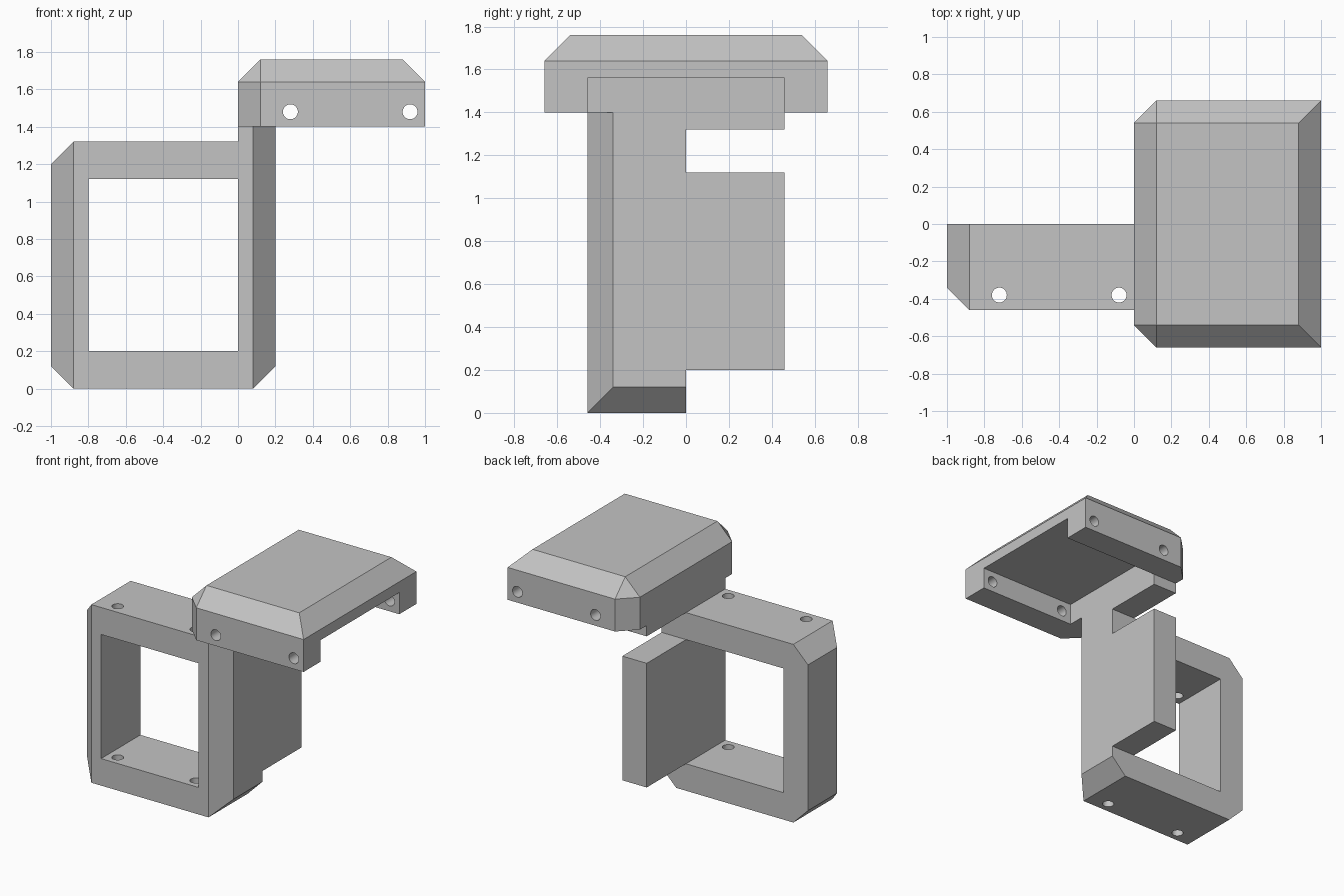
import bpy, bmesh
from itertools import product
from mathutils import Matrix, Vector

default = bpy.data.objects.get("Cube")
if default:
    bpy.data.objects.remove(default, do_unlink=True)

grey = bpy.data.materials.new("light_grey")
grey.use_nodes = True
colour = (0.55, 0.55, 0.55, 1)
grey.diffuse_color = colour
grey.node_tree.nodes["Principled BSDF"].inputs["Base Color"].default_value = colour

C = 0.12          # chamfer width
HOLE = 0.04       # screw hole radius


def add_object(name, bm):
    mesh = bpy.data.meshes.new(name)
    bm.to_mesh(mesh)
    bm.free()
    mesh.materials.append(grey)
    obj = bpy.data.objects.new(name, mesh)
    bpy.context.collection.objects.link(obj)
    return obj


def hull(name, points):
    """Convex solid around the given corner points."""
    bm = bmesh.new()
    for p in points:
        bm.verts.new(p)
    bmesh.ops.convex_hull(bm, input=bm.verts[:])
    bmesh.ops.dissolve_limit(bm, angle_limit=0.01, verts=bm.verts[:], edges=bm.edges[:])
    bmesh.ops.recalc_face_normals(bm, faces=bm.faces[:])
    return add_object(name, bm)


def box(name, xs, ys, zs):
    return hull(name, product(xs, ys, zs))


def rod(name, centre, axis, depth):
    bm = bmesh.new()
    turn = Vector((0, 0, 1)).rotation_difference(Vector(axis)).to_matrix().to_4x4()
    bmesh.ops.create_cone(bm, cap_ends=True, segments=32, radius1=HOLE, radius2=HOLE,
                          depth=depth, matrix=Matrix.Translation(centre) @ turn)
    return add_object(name, bm)


def combine(target, tool, operation):
    """Apply a boolean and remove the tool object."""
    mod = target.modifiers.new(operation, 'BOOLEAN')
    mod.operation, mod.object, mod.solver = operation, tool, 'EXACT'
    bpy.context.view_layer.objects.active = target
    bpy.ops.object.modifier_apply(modifier=mod.name)
    bpy.data.objects.remove(tool, do_unlink=True)


# Upright frame: chamfered along the front sides and three outer corners
left, right, front, top = -1, 0.2, -0.46, 1.32
outline = [(left, C), (left + C, 0), (right - C, 0), (right, C),
           (right, top), (left + C, top), (left, top - C)]
points = [(x, y, z) for x, z in outline for y in (front + C, 0)]
points += product((left + C, right - C), (front,), (0, top))
bracket = hull("corner_bracket", points)
combine(bracket, box("window_cutter", (-0.8, 0), (-1, 1), (0.2, 1.12)), 'DIFFERENCE')

# Plate running back from the right wall
combine(bracket, box("back_plate", (0, right), (-0.3, 0.46), (0.2, 1.12)), 'UNION')

# Neck joining the frame to the cap
neck = [(0, front), (right - C, front), (right, front + C), (right, 0.46), (0, 0.46)]
combine(bracket, hull("neck", [(x, y, z) for x, y in neck for z in (top, 1.5)]), 'UNION')

# Cap: chamfered all round the top and on its two left corners
half, low, high = 0.66, 1.4, 1.76
points = []
for side in (-1, 1):
    for z in (low, high - C):
        points += [(0, side * (half - C), z), (C, side * half, z), (1, side * half, z)]
    points += [(x, side * (half - C), high) for x in (C, 1 - C)]
cap = hull("cap", points)
combine(cap, box("channel_cutter", (0.2, 1.2), (-0.46, 0.46), (1.2, 1.56)), 'DIFFERENCE')
for x in (0.28, 0.92):
    combine(cap, rod("cap_hole", (x, 0, 1.48), (0, 1, 0), 2), 'DIFFERENCE')
combine(bracket, cap, 'UNION')

# Vertical screw holes through the top and bottom bars
for x in (-0.72, -0.08):
    combine(bracket, rod("frame_hole", (x, -0.38, 0.6), (0, 0, 1), 2), 'DIFFERENCE')

# Smooth hole walls, crisp chamfers
bpy.ops.object.select_all(action='DESELECT')
bracket.select_set(True)
bpy.context.view_layer.objects.active = bracket
bpy.ops.object.shade_smooth_by_angle(angle=0.4)
